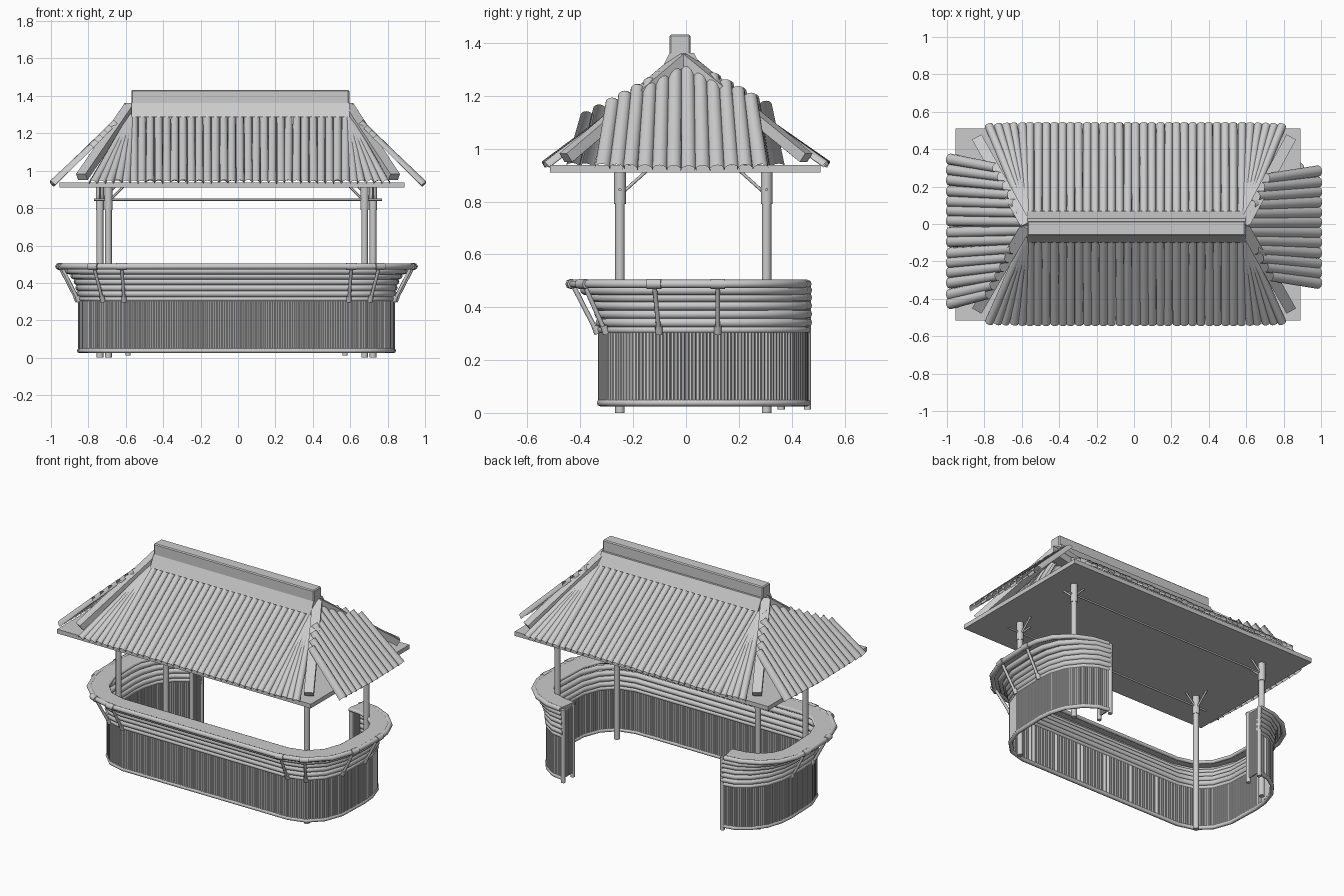
import bpy, bmesh, math, random
from mathutils import Vector, Matrix

if "Cube" in bpy.data.objects:
    bpy.data.objects.remove(bpy.data.objects["Cube"])

random.seed(4)
CX = -0.008          # the bar sits very slightly left of centre


def finish(name, bm, smooth=True, recalc=True):
    if recalc:
        bmesh.ops.recalc_face_normals(bm, faces=bm.faces)
    me = bpy.data.meshes.new(name)
    bm.to_mesh(me)
    bm.free()
    ob = bpy.data.objects.new(name, me)
    bpy.context.collection.objects.link(ob)
    if smooth:
        bpy.ops.object.select_all(action='DESELECT')
        ob.select_set(True)
        bpy.context.view_layer.objects.active = ob
        bpy.ops.object.shade_smooth_by_angle(angle=math.radians(50))
    return ob


def rod(bm, a, b, r, r2=None, n=8):
    a, b = Vector(a), Vector(b)
    d = b - a
    m = Matrix.Translation((a + b) / 2) @ d.to_track_quat('Z', 'Y').to_matrix().to_4x4()
    bmesh.ops.create_cone(bm, cap_ends=True, segments=n, radius1=r,
                          radius2=r if r2 is None else r2, depth=d.length, matrix=m)


def half_pipe(bm, a, b, r, r2, n=6):
    # split bamboo, open underneath
    a, b = Vector(a), Vector(b)
    d = (b - a).normalized()
    side = d.cross(Vector((0, 0, 1))).normalized()
    up = side.cross(d)
    rings = [[bm.verts.new(c + (side * math.cos(math.pi * k / n) + up * math.sin(math.pi * k / n)) * q)
              for k in range(n + 1)] for c, q in ((a, r), (b, r2))]
    for k in range(n):
        bm.faces.new((rings[0][k], rings[1][k], rings[1][k + 1], rings[0][k + 1])).normal_flip()


def box(bm, lo, hi):
    lo, hi = Vector(lo), Vector(hi)
    m = Matrix.Translation((lo + hi) / 2) @ Matrix.Diagonal((*(hi - lo), 1))
    bmesh.ops.create_cube(bm, size=1, matrix=m)


# Bar plan: straight front, rounded ends, open at the back
half = [(.6, -.325), (.71, -.295), (.79, -.215), (.832, -.1), (.84, .12), (.832, .21),
        (.8, .31), (.735, .395), (.66, .445), (.575, .46)]
path = [Vector((CX - x, y)) for x, y in reversed(half)] + [Vector((CX + x, y)) for x, y in half]
normals = []
for i, p in enumerate(path):
    d = Vector((0, 0))
    for j in (i - 1, i):
        if 0 <= j < len(path) - 1:
            d += (path[j + 1] - path[j]).normalized()
    d.normalize()
    normals.append(Vector((d.y, -d.x)))


def flared(i, flare, off=0, z=0):
    # the overhang fades out toward the back
    n = normals[i]
    q = path[i] + Vector((n.x, min(n.y, 0))) * flare + n * off
    return Vector((q.x, q.y, z))


def sweep(bm, profile, flare=0):
    rings = [[bm.verts.new(flared(i, flare, o, z)) for o, z in profile] for i in range(len(path))]
    k = len(profile)
    for a, b in zip(rings, rings[1:]):
        for j in range(k):
            bm.faces.new((a[j], a[(j + 1) % k], b[(j + 1) % k], b[j]))
    bm.faces.new(rings[0])
    bm.faces.new(rings[-1])


def circle(r, z, o=0, n=8):
    return [(o + r * math.cos(math.tau * k / n), z + r * math.sin(math.tau * k / n)) for k in range(n)]


# Wall of thin upright canes
bm = bmesh.new()
for p, q in zip(path, path[1:]):
    count = max(2, round((q - p).length / .0135))
    for k in range(count):
        c = p.lerp(q, (k + .5) / count)
        rod(bm, (c.x, c.y, .04), (c.x, c.y, .31), .0078, n=6)
finish("cane_wall", bm)

# Bottom and middle rails
bm = bmesh.new()
for z in (.038, .314):
    sweep(bm, circle(.013, z))
finish("wall_rails", bm)

# Stacked poles curving out under the counter
bm = bmesh.new()
for z, f in ((.342, 0), (.374, .004), (.406, .013), (.437, .03), (.464, .058)):
    sweep(bm, circle(.018, z), f)
finish("flared_poles", bm)

# Counter board and edge poles
bm = bmesh.new()
sweep(bm, [(-.11, .48), (0, .48), (0, .5), (-.11, .5)], .11)
finish("counter_top", bm, False)
bm = bmesh.new()
sweep(bm, circle(.016, .488), .11)
sweep(bm, circle(.012, .488, -.11), .11)
finish("counter_edge", bm)

# Braces with binding cuffs on the counter edge
bm = bmesh.new()
N = len(path)
for h in (0, 1, 3, 4):
    for i in (N // 2 + h, N // 2 - 1 - h):
        rod(bm, flared(i, 0, .014, .31), flared(i, .11, -.008, .48), .009)
        rod(bm, flared(i, 0, .008, .30), flared(i, 0, .02, .33), .014)
        t = Vector((-normals[i].y, normals[i].x, 0)) * .028
        c = flared(i, .11, 0, .488)
        rod(bm, c - t, c + t, .019)
finish("counter_braces", bm)

# Posts and cane panels at the open ends of the bar
posts, panel = bmesh.new(), bmesh.new()
for s in (-1, 1):
    x = CX + s * .58
    for y in (.36, .46):
        rod(posts, (x, y, .012), (x, y, .49), .014)
    for k in range(7):
        y = .376 + k * .0122
        rod(panel, (x, y, .04), (x, y, .48), .007, n=6)
finish("bar_end_posts", posts)
finish("bar_end_panels", panel)

# Roof posts, cuffs, corner struts and tie rods
posts, cuffs, struts = bmesh.new(), bmesh.new(), bmesh.new()
for y, px, inward in ((-.25, .685, 1), (.305, .73, -1)):
    for s in (-1, 1):
        x = CX + s * px
        rod(posts, (x, y, 0), (x, y, .92), .018, n=12)
        rod(cuffs, (x, y, .79), (x, y, .915), .022, n=12)
        rod(struts, (x, y, .825), (x, y + inward * .1, .915), .006)
        rod(struts, (x, y, .835), (x - s * .08, y, .915), .006)
    rod(struts, (-.77, y, .845), (.77, y, .845), .006)
finish("roof_posts", posts)
finish("post_cuffs", cuffs)
finish("roof_struts", struts)

# Flat roof deck
bm = bmesh.new()
box(bm, (-.955, -.515, .91), (.89, .51, .938))
finish("roof_deck", bm, False)

# Front and back split bamboo, fanning at the corners
bm = bmesh.new()
for s in (-1, 1):
    for k in range(-18, 19):
        x = .01 + k * .0435
        top = max(-.57, min(.59, x))
        fan = abs(x - top)
        half_pipe(bm, (x + random.uniform(-.003, .003), s * (.532 - .03 * fan), .931 + random.uniform(-.003, .003)),
                  (top, -.015 + s * .045, 1.285), .0228, .0215)
finish("long_side_roof_poles", bm, recalc=False)

# End split bamboo, running up under the hip beams
bm = bmesh.new()
for s, lo, hi, n in ((1, -.32, .28, 12), (-1, -.43, .345, 15)):
    for k in range(n):
        y = lo + (hi - lo) * k / (n - 1)
        t = abs(y) / .5
        x = .575 + .235 * t
        half_pipe(bm, (s * .985, y + random.uniform(-.004, .004), .914 + .012 * t),
                  (s * x, y * .87, 1.325 - (x - .575) * 1.0), .03, .026)
finish("end_roof_poles", bm, recalc=False)

# Hip beams
bm = bmesh.new()
for sx in (-1, 1):
    for sy in (-1, 1):
        a, b = Vector((sx * .58 + .005, -.01, 1.345)), Vector((sx * .835, sy * .455, .966))
        d = (b - a).normalized()
        side = d.cross(Vector((0, 0, 1))).normalized()
        up = side.cross(d)
        rot = Matrix((side, d, up)).transposed().to_4x4()
        m = Matrix.Translation((a + b) / 2) @ rot @ Matrix.Diagonal((.058, (b - a).length, .04, 1))
        bmesh.ops.create_cube(bm, size=1, matrix=m)
finish("hip_beams", bm, False)

# Ridge: sloped cap below, square beam above
bm = bmesh.new()
prof = [(-.1, 1.288), (-.063, 1.362), (.03, 1.362), (.07, 1.288)]
rings = [[bm.verts.new((x, y, z)) for y, z in prof] for x in (-.57, .595)]
for j in range(4):
    bm.faces.new((rings[0][j], rings[0][(j + 1) % 4], rings[1][(j + 1) % 4], rings[1][j]))
bm.faces.new(rings[0])
bm.faces.new(rings[1])
finish("ridge_cap", bm, False)
bm = bmesh.new()
box(bm, (-.57, -.063, 1.355), (.595, .017, 1.432))
bmesh.ops.bevel(bm, geom=bm.edges[:], offset=.006, segments=1, affect='EDGES')
finish("ridge_beam", bm, False)
